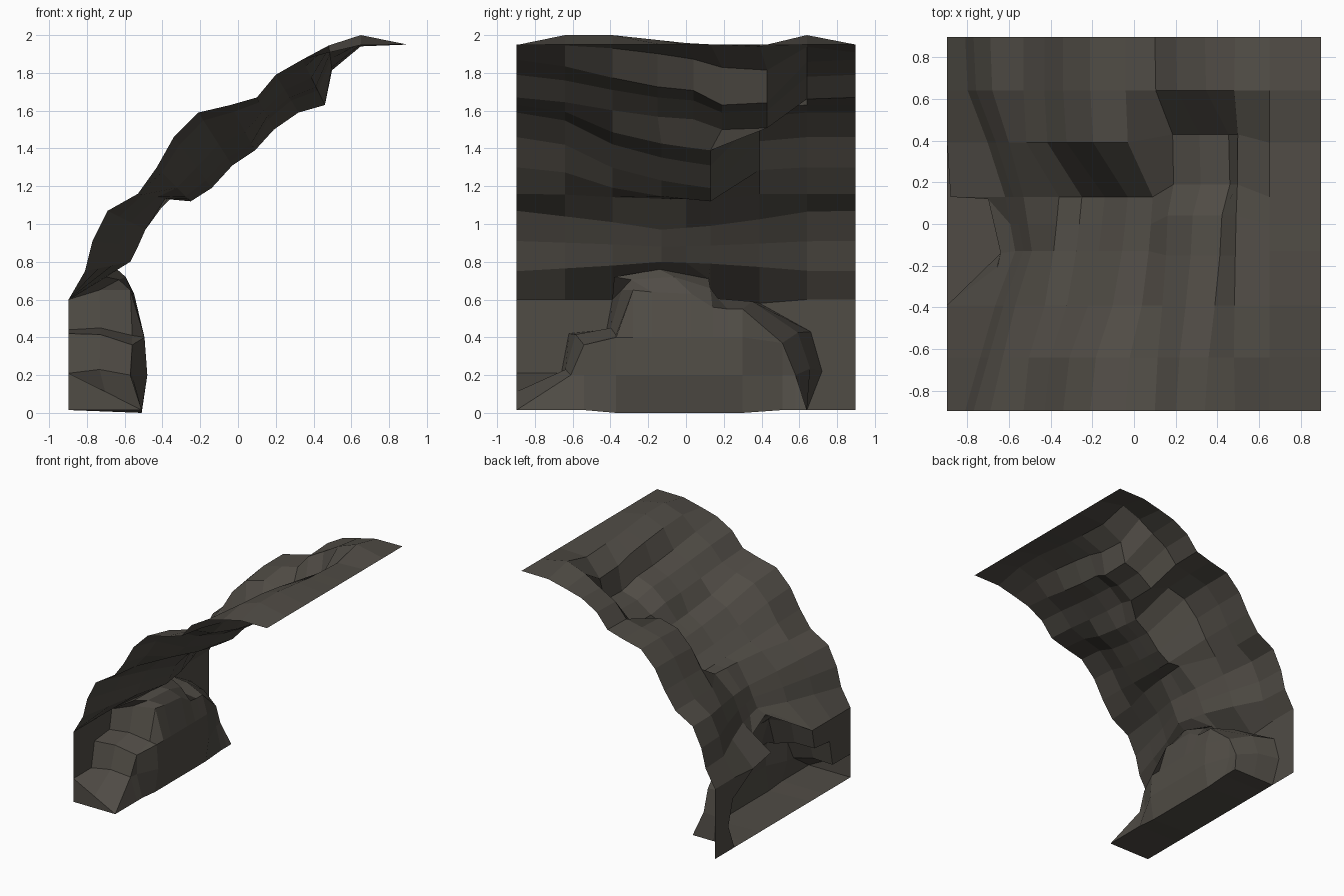
import bpy
import bmesh

cube = bpy.data.objects.get("Cube")
if cube:
    bpy.data.objects.remove(cube, do_unlink=True)

# Single dark stone colour
stone = bpy.data.materials.new("dark_stone")
stone.use_nodes = True
colour = (0.08, 0.072, 0.06, 1)
stone.diffuse_color = colour
bsdf = stone.node_tree.nodes["Principled BSDF"]
bsdf.inputs["Base Color"].default_value = colour
bsdf.inputs["Roughness"].default_value = 0.9


def build(name, polygons):
    """Make one flat-shaded object from polygons given as point lists."""
    bm = bmesh.new()
    for points in polygons:
        bm.faces.new([bm.verts.new(p) for p in points])
    bmesh.ops.remove_doubles(bm, verts=bm.verts, dist=0.001)
    bmesh.ops.dissolve_degenerate(bm, edges=bm.edges, dist=0.0005)
    mesh = bpy.data.meshes.new(name)
    bm.to_mesh(mesh)
    bm.free()
    mesh.materials.append(stone)
    obj = bpy.data.objects.new(name, mesh)
    bpy.context.collection.objects.link(obj)
    return obj


def strip(lower, upper):
    """Quads joining two point rows of equal length."""
    return [[lower[i], lower[i + 1], upper[i + 1], upper[i]]
            for i in range(len(lower) - 1)]


def mix(a, b, t):
    return a + (b - a) * t


# Arch: an outer profile sagging towards an inner profile (x, z)
side = 0.897
back = -side
base = 0.015
columns = [-side, -0.64, -0.39, -0.13, 0, 0.13, 0.39, 0.64, side]
high_columns = columns[:3] + [-0.15, 0.04, 0.19, 0.43] + columns[7:]
outer = [(-0.81, 0.75), (-0.77, 0.91), (-0.69, 1.07), (-0.53, 1.16),
         (-0.43, 1.3), (-0.34, 1.46), (-0.21, 1.59), (-0.04, 1.63),
         (0.1, 1.67), (0.2, 1.79), (0.34, 1.87), (0.48, 1.945),
         (0.65, 2.0), (side, 1.95)]
inner = [(-0.57, 0.8), (-0.53, 0.88), (-0.49, 0.97), (-0.36, 1.13),
         (-0.25, 1.12), (-0.14, 1.19), (-0.03, 1.31), (0.09, 1.39),
         (0.19, 1.5), (0.32, 1.59), (0.46, 1.63), (0.5, 1.8),
         (0.65, 1.93), (side, 1.95)]
# How far each column sags, by zone of the arch
low_sag = [0, 0.3, 0.6, 1, 0.9, 0.8, 0.45, 0.05, 0]
mid_sag = [0, 0.15, 0.6, 0.85, 0.93, 1, 0.08, 0, 0]
high_sag = [0, 0.15, 0.4, 0.6, 0.68, 1, 0.95, 0.05, 0]
brink_sag = [0.25, 0, 0.1, 0.3, 0.5, 0.8, 0.9, 0.05, 0.25]
crest_sag = [0.75, 0, 0, 0.4, 0.6, 0.7, 0.85, 0, 0.75]
zones = [(low_sag, columns)] * 3 + [(mid_sag, columns)] * 5
zones += [(high_sag, high_columns)] * 3
zones += [(brink_sag, high_columns)] + [(crest_sag, columns)] * 2

rows = []
for p, q, (sag, ys) in zip(outer, inner, zones):
    rows.append([(mix(p[0], q[0], t), y, mix(p[1], q[1], t))
                 for y, t in zip(ys, sag)])

# Ledge outline: rim where it meets the wall, and brow of its front
rim = [(back, back, 0.21), (back, -0.66, 0.21), (back, -0.62, 0.42),
       (back, -0.42, 0.44), (back, -0.39, 0.6), (-0.7, -0.38, 0.72),
       (-0.64, -0.14, 0.76), (-0.7, 0.12, 0.71), (-0.88, 0.13, 0.61),
       (back, 0.39, 0.58), (back, 0.66, 0.43), (back, 0.72, 0.22),
       (back, 0.64, base)]
brow = [(-0.51, back, base), (-0.57, -0.61, 0.2), (-0.56, -0.54, 0.36),
        (-0.56, -0.37, 0.41), (-0.57, -0.28, 0.65), (-0.56, -0.18, 0.64),
        (-0.55, 0.03, 0.63), (-0.54, 0.14, 0.56), (-0.54, 0.22, 0.55),
        (-0.54, 0.3, 0.55), (-0.56, 0.51, 0.37), (-0.57, 0.58, 0.2),
        (-0.51, 0.64, base)]


def level(height, depth):
    """Row across the ledge front, bulging only below the high brow."""
    return [(depth if z > 0.4 else x, y, min(z, height)) for x, y, z in brow]


# Rounded tread between the rim and the brow
tread = [(mix(a[0], b[0], 0.5), mix(a[1], b[1], 0.45),
          mix(a[2], b[2], 0.5) + (0.025 if b[2] > base else 0))
         for a, b in zip(rim, brow)]
chest = level(0.4, -0.495)
belly = level(0.2, -0.48)
toe = [(-0.51, y, 0 if abs(y) < 0.4 else base) for x, y, z in brow]
heel = [(back, y, base) for x, y, z in brow]

# Foot of the arch follows the wall top and the ledge rim
foot = [(back, y, 0.6) for y in columns]
foot[2] = rim[4]
foot[3:7] = rim[6:10]
rows.insert(0, foot)
arch = []
for lower, upper in zip(rows, rows[1:]):
    arch += strip(lower, upper)
arch.append(rim[4:7])
build("rock_arch", arch)

# Upright wall beside and above the ledge
corner = (back, side, base)
build("back_wall", [
    [rim[0], rim[1], foot[1], foot[0]],
    [rim[1], rim[2], rim[3], foot[2], foot[1]],
    [rim[9], rim[10], foot[7]],
    [rim[10], rim[11], rim[12], corner, foot[8], foot[7]],
])

# Stepped ledge with an open back
ledge = []
for lower, upper in ((tread, rim), (brow, tread), (chest, brow),
                     (belly, chest), (toe, belly), (heel, toe)):
    ledge += strip(lower, upper)
ledge.append([heel[0], brow[0], tread[0], rim[0]])
build("rock_ledge", ledge)
